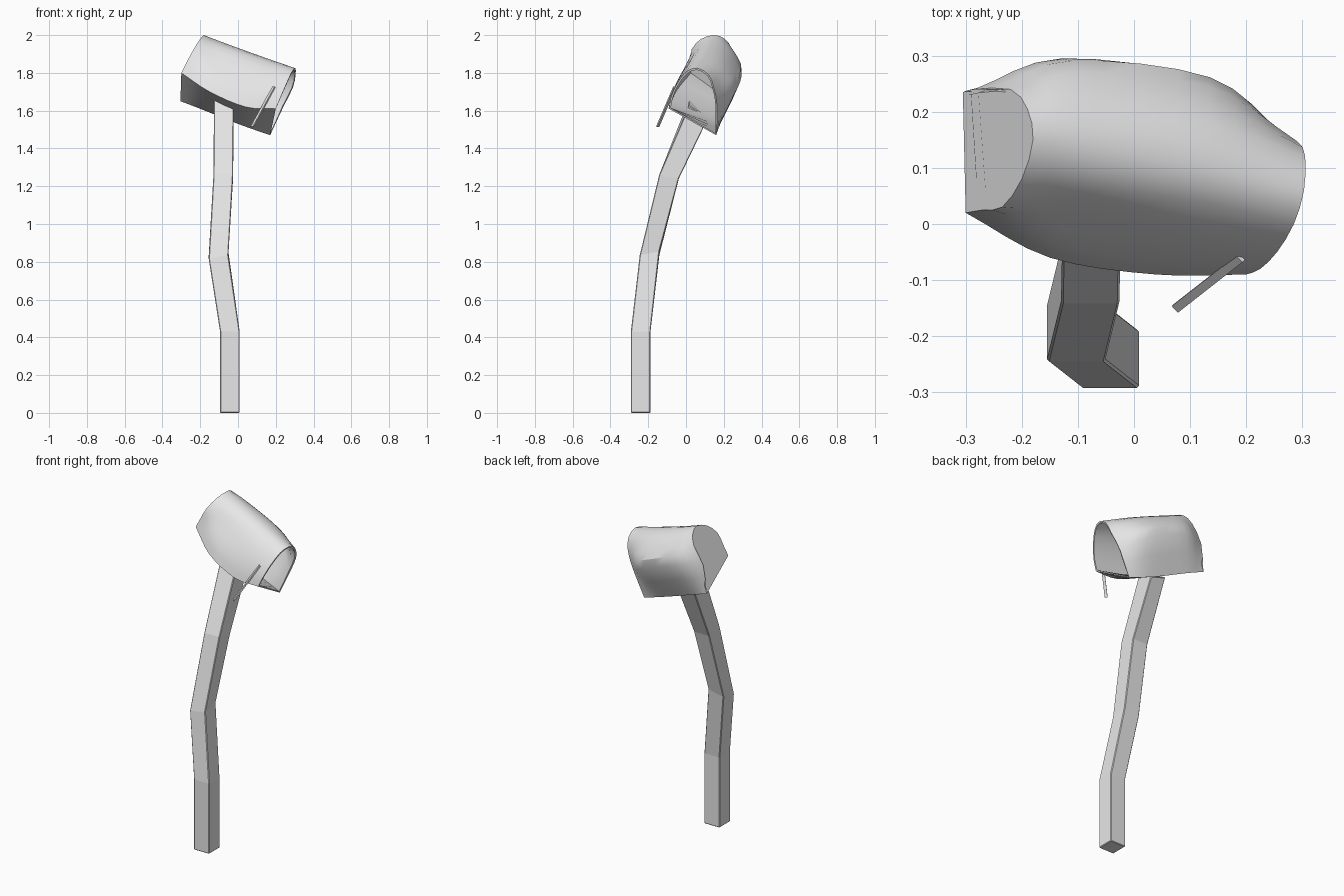
import bpy
import bmesh
from mathutils import Vector

# Remove the default cube only
default_cube = bpy.data.objects.get("Cube")
if default_cube:
    bpy.data.objects.remove(default_cube, do_unlink=True)

# Single plain grey for every part
grey = bpy.data.materials.new("plain_grey")
grey.use_nodes = True
grey_value = (0.8, 0.8, 0.8, 1)
grey.diffuse_color = grey_value
grey.node_tree.nodes["Principled BSDF"].inputs["Base Color"].default_value = grey_value


def finish_mesh(name, bm):
    """Turn a bmesh into a named object with the shared material."""
    bmesh.ops.recalc_face_normals(bm, faces=bm.faces)
    mesh = bpy.data.meshes.new(name)
    bm.to_mesh(mesh)
    bm.free()
    mesh.materials.append(grey)
    obj = bpy.data.objects.new(name, mesh)
    bpy.context.collection.objects.link(obj)
    return obj


def apply_modifier(obj, kind, **settings):
    """Add a modifier with the given settings and apply it."""
    modifier = obj.modifiers.new(kind.lower(), kind)
    for key, value in settings.items():
        setattr(modifier, key, value)
    bpy.ops.object.select_all(action='DESELECT')
    obj.select_set(True)
    bpy.context.view_layer.objects.active = obj
    bpy.ops.object.modifier_apply(modifier=modifier.name)


def refine(points, steps):
    """Insert smoothly interpolated points along an open path."""
    padded = [points[0] * 2 - points[1], *points, points[-1] * 2 - points[-2]]
    result = []
    for a, b, c, d in zip(padded, padded[1:], padded[2:], padded[3:]):
        for step in range(steps):
            t = step / steps
            result.append((b * 2 + (c - a) * t
                           + (a * 2 - b * 5 + c * 4 - d) * t ** 2
                           + (b * 3 - a - c * 3 + d) * t ** 3) / 2)
    return result + [points[-1]]


def bridge(bm, rings, closed):
    """Join neighbouring rings of vertices with quads."""
    for first, second in zip(rings, rings[1:]):
        count = len(first)
        for i in range(count if closed else count - 1):
            j = (i + 1) % count
            bm.faces.new((first[i], first[j], second[j], second[i]))


# Dented box shell: arches from front lower edge, over the top, to back lower edge
arches = [
    [(-.30, .02, 1.80), (-.27, .025, 1.86), (-.235, .03, 1.925),
     (-.2, .08, 1.98), (-.18, .15, 2), (-.19, .205, 1.98),
     (-.22, .24, 1.925), (-.285, .24, 1.82), (-.305, .235, 1.65)],
    [(-.15, -.06, 1.7), (-.14, -.035, 1.78), (-.12, .02, 1.87),
     (-.1, .07, 1.94), (-.09, .14, 1.965), (-.09, .21, 1.94),
     (-.1, .27, 1.88), (-.13, .295, 1.8), (-.2, .22, 1.61)],
    [(.04, -.09, 1.62), (.07, -.07, 1.7), (.1, -.02, 1.8),
     (.12, .04, 1.865), (.13, .1, 1.885), (.135, .18, 1.86),
     (.135, .245, 1.78), (.12, .26, 1.7), (0, .18, 1.53)],
    [(.2, -.09, 1.61), (.225, -.08, 1.67), (.255, -.05, 1.74),
     (.285, 0, 1.805), (.303, .06, 1.825), (.305, .12, 1.79),
     (.29, .148, 1.72), (.24, .165, 1.62), (.17, .16, 1.47)],
]
fine_arches = [refine([Vector(p) for p in arch], 2) for arch in arches]
lengthwise = [refine(list(line), 4) for line in zip(*fine_arches)]

bm = bmesh.new()
shell_rings = [[bm.verts.new(p) for p in ring] for ring in zip(*lengthwise)]
bridge(bm, shell_rings, closed=True)
bm.faces.new(shell_rings[0])  # closed end; the other end stays open
box_shell = finish_mesh("box_shell", bm)
apply_modifier(box_shell, 'SOLIDIFY', thickness=.01, offset=-1)
bpy.ops.object.shade_smooth_by_angle()

# Bent square post: centre of each joint, plus the tilt of its cut along x and y
joints = [
    (-.043, -.24, 0, 0, 0),
    (-.043, -.24, .43, 0, 0),
    (-.103, -.193, .835, .02, .02),
    (-.078, -.09, 1.25, 0, -.02),
    (-.075, .068, 1.613, -.035, -.06),
]
half = .052
corners = [(-1, -1), (1, -1), (1, 1), (-1, 1)]
bm = bmesh.new()
post_rings = []
for x, y, z, tilt_x, tilt_y in joints:
    post_rings.append([
        bm.verts.new((x + half * sx, y + half * sy,
                      z + (tilt_x * sx + tilt_y * sy) / 2))
        for sx, sy in corners])
bridge(bm, post_rings, closed=True)
bm.faces.new(post_rings[0])
bm.faces.new(post_rings[-1])
post = finish_mesh("post", bm)
apply_modifier(post, 'BEVEL', width=.004, segments=1, limit_method='ANGLE')

# Thin flag arm, leaning out from the front wall
flag_top = Vector((.19, -.06, 1.725))
flag_tip = Vector((.075, -.15, 1.515))
along = flag_tip - flag_top
outward = Vector((1, -1, 0)).cross(along).normalized()
sideways = along.cross(outward).normalized()
bm = bmesh.new()
flag_rings = [
    [bm.verts.new(end + sideways * .008 * sx + outward * .004 * sy)
     for sx, sy in corners]
    for end in (flag_top, flag_tip)]
bridge(bm, flag_rings, closed=True)
for ring in flag_rings:
    bm.faces.new(ring)
finish_mesh("flag_arm", bm)
